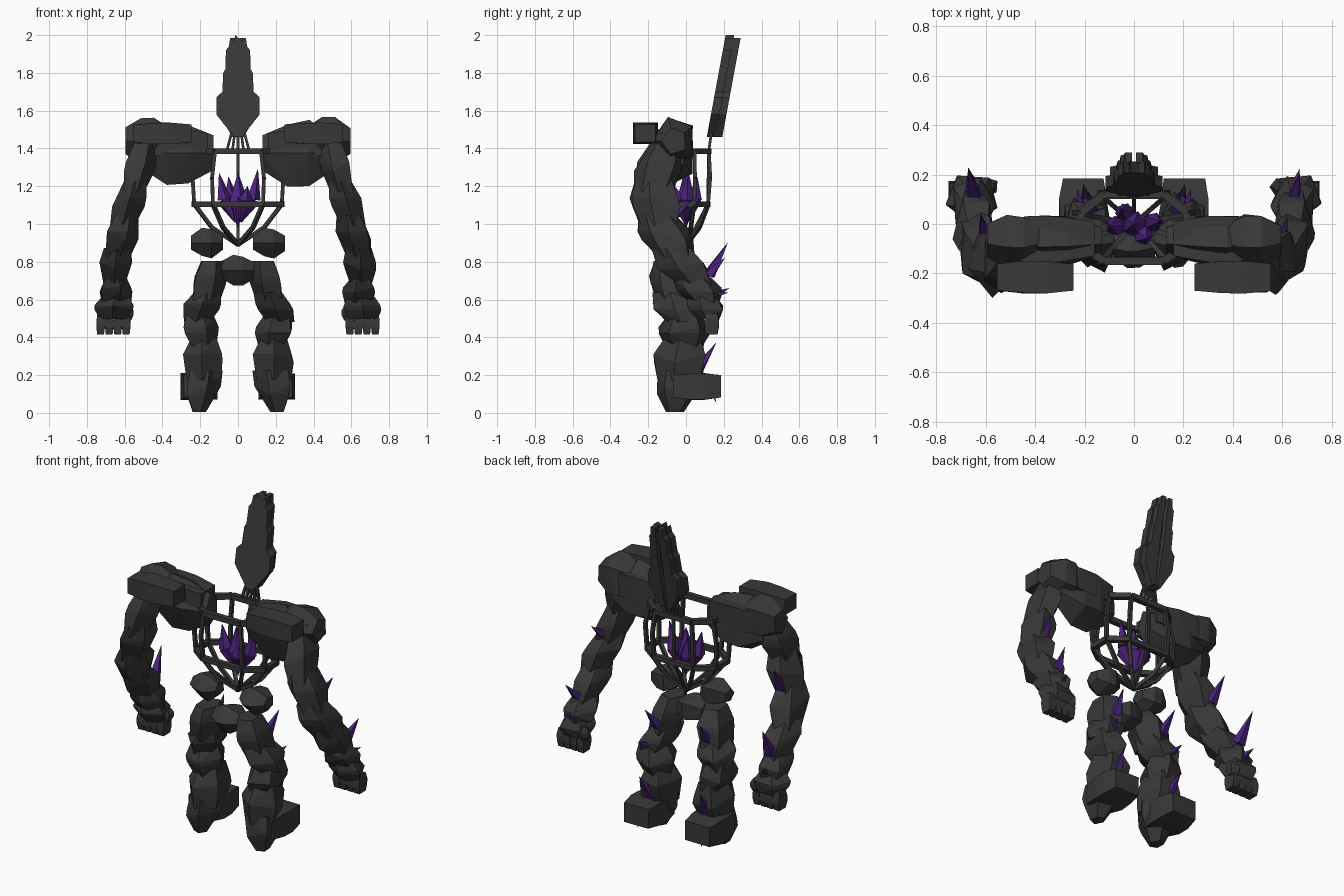
import bpy, bmesh, math, random
from mathutils import Vector

if "Cube" in bpy.data.objects:
    bpy.data.objects.remove(bpy.data.objects["Cube"])

random.seed(7)


def material(name, rgb):
    m = bpy.data.materials.new(name)
    m.diffuse_color = (*rgb, 1)
    m.use_nodes = True
    m.node_tree.nodes["Principled BSDF"].inputs["Base Color"].default_value = m.diffuse_color
    return m


STONE = material("dark_stone", (0.04, 0.04, 0.04))
CRYSTAL = material("purple_crystal", (0.075, 0.016, 0.2))


def link(name, bm, mat):
    bmesh.ops.recalc_face_normals(bm, faces=bm.faces)
    me = bpy.data.meshes.new(name)
    bm.to_mesh(me)
    bm.free()
    me.materials.append(mat)
    bpy.context.collection.objects.link(bpy.data.objects.new(name, me))


def hulls(name, mat, groups):
    """One object made of faceted convex chunks, each from a group of points."""
    bm = bmesh.new()
    for pts in groups:
        vs = [bm.verts.new(p) for p in pts]
        res = bmesh.ops.convex_hull(bm, input=vs)
        loose = {v for v in res["geom_interior"] + res["geom_unused"]
                 if isinstance(v, bmesh.types.BMVert)}
        bmesh.ops.delete(bm, geom=list(loose), context="VERTS")
    link(name, bm, mat)


def ring(c, u, v, n=5, turn=0.5, rough=0.11):
    """Rough polygon round c with radius vectors u and v."""
    grow = {4: 1.3, 5: 1.14}.get(n, 1.08) if rough else 1.08
    pts = []
    for k in range(n):
        t = math.tau * (k + turn) / n
        j = grow + random.uniform(-rough, rough)
        pts.append(c + j * (u * math.cos(t) + v * math.sin(t)))
    return pts


def segment(a, b, side, turn):
    """Bulging chunk of a limb between joints a and b (centre, two radii)."""
    pts = []
    for t, s in ((-0.15, 0.8), (0.35, 1.06), (0.6, 1.06), (1.15, 0.8)):
        x, y, z, rx, ry = [p + (q - p) * t for p, q in zip(a, b)]
        pts += ring(Vector((side * x, y, z)), Vector((side * s * rx, 0, 0)),
                    Vector((0, s * ry, 0)), turn=turn)
    return pts


def lump(centre, half, axis, side=1, n=5, end=0.6):
    """Boulder with tapered ends along one axis."""
    c = Vector((side * centre[0], centre[1], centre[2]))
    e = [Vector([half[i] if i == k else 0 for k in range(3)]) for i in range(3)]
    a, u, v = e[axis], e[(axis + 1) % 3], e[(axis + 2) % 3]
    pts = []
    for t, s in ((-1, end), (-0.3, 1), (0.3, 1), (1, end)):
        pts += ring(c + a * t, u * s, v * s, n, rough=.11 if n > 4 else .04)
    return pts


def bar(p, q, r0, r1=None, n=4):
    """Straight strut or, with a tiny end radius, a spike."""
    p, q = Vector(p), Vector(q)
    d = (q - p).normalized()
    s = d.cross(Vector((0, 0, 1)) if abs(d.z) < 0.9 else Vector((0, 1, 0))).normalized()
    t = d.cross(s)
    return [pt for c, r in ((p, r0), (q, r0 if r1 is None else r1))
            for pt in ring(c, s * r, t * r, n, rough=0)]


# Joints of the +x limbs
ARM = [(.5, -.11, 1.4, .075, .1), (.55, -.165, 1.2, .07, .115), (.6, -.14, 1.02, .075, .115),
       (.64, -.06, .85, .075, .115), (.65, .04, .7, .065, .11), (.65, .095, .6, .085, .09),
       (.66, .12, .51, .085, .07)]
LEG = [(.14, -.08, .78, .075, .1), (.165, -.05, .62, .085, .12), (.21, -.01, .5, .085, .105),
       (.185, -.01, .37, .08, .115), (.185, -.03, .2, .1, .125), (.205, -.055, .03, .05, .06)]

for s, label in ((1, "right"), (-1, "left")):
    # Arms and legs as stacked chunks
    for limb, path in (("arm", ARM), ("leg", LEG)):
        hulls(f"{limb}_{label}", STONE, [segment(a, b, s, .5 + .3 * (k % 2)) for k, (a, b)
                                         in enumerate(zip(path, path[1:]))])
    # Shoulder boulders, with a square-edged plate standing out at the front
    hulls(f"shoulder_{label}", STONE, [
        lump((.32, -.06, 1.375), (.19, .095, .15), 0, s, 5, .55),
        lump((.48, -.06, 1.44), (.115, .1, .115), 0, s),
        lump((.36, -.06, 1.43), (.2, .1, .075), 0, s, 4, .75)])
    hulls(f"shoulder_plate_{label}", STONE, [
        lump((.4, -.215, 1.48), (.155, .07, .06), 0, s, 4, .85)])
    hulls(f"hip_{label}", STONE, [lump((.165, -.06, .9), (.085, .08, .07), 0, s, 5, .5)])
    hulls(f"foot_{label}", STONE, [lump((.205, .06, .14), (.105, .125, .075), 1, s, 4, .85)])
    # Curled fingers and thumb
    fingers = [lump((.592 + .045 * k, .135, .47), (.024, .042, .055), 2, s, 4, .8)
               for k in range(4)]
    fingers.append(lump((.59, .15, .53), (.04, .035, .04), 2, s))
    hulls(f"fingers_{label}", STONE, fingers)
    # Crystal spikes on the rear of the limbs
    spikes = [bar((s * .21, .13, .13), (s * .215, .16, .055), .018, .001)]
    for path, joint, size in ((ARM, 2, .17), (ARM, 4, .2), (ARM, 5, .06),
                              (LEG, 1, .15), (LEG, 2, .06), (LEG, 4, .17)):
        x, y, z, rx, ry = path[joint]
        size *= 1 if s < 0 or path is LEG else .6
        spikes.append(bar((s * x, y + ry * .75, z + .03),
                          (s * (x + .02), y + ry + .03 + size * .2, z + size),
                          .014 + size * .11, .001))
    hulls(f"limb_crystals_{label}", CRYSTAL, spikes)

# Pelvis
hulls("pelvis", STONE, [lump((0, -.08, .755), (.085, .085, .07), 0)])


# Rib cage: two hoops, bowed ribs and converging lower struts
def hoop(rx, ry, z):
    angles = [math.radians(q + d) for q in (0, 180) for d in (22, 58, 122, 158)]
    return [Vector((rx * math.cos(a), ry * math.sin(a) - .015, z)) for a in angles]


top, low = hoop(.23, .16, 1.385), hoop(.25, .155, 1.105)
tip = Vector((0, 0, .89))
cage = [bar((0, .12, 1.385), (0, .115, 1.105), .01), bar((0, .115, 1.105), tip, .01)]
for i, (a, b) in enumerate(zip(top, low)):
    j = (i + 1) % 8
    cage += [bar(a, top[j], .02), bar(b, low[j], .019)]
    mid = (a + b) / 2
    mid.xy *= 1.08
    bend = (b + tip) / 2 + Vector((b.x * .1, b.y * .1, -.015))
    for p, q in ((a, mid), (mid, b), (b, bend), (bend, tip)):
        cage.append(bar(p, q, .013))
hulls("rib_cage", STONE, cage)

# Neck struts
hulls("neck_struts", STONE, [bar((x, .12, 1.385), (x * .4, .14, 1.52), .009)
                             for x in (-.06, -.03, 0, .03, .06)])

# Leaning head slab: half width by height, with a notched crown
outline = [(.02, 1.46), (.115, 1.58), (.115, 1.67), (.083, 1.7), (.078, 1.8),
           (.067, 1.82), (.064, 1.92), (.048, 1.94), (.042, 1.985), (.02, 1.97)]


def plate(name, loop, y0, y1, mat):
    bm = bmesh.new()
    lo, hi = [[bm.verts.new((x, y + .185 * (z - 1.46), z)) for x, z in loop]
              for y in (y0, y1)]
    bm.faces.new(lo)
    bm.faces.new(hi)
    for i in range(len(loop)):
        j = (i + 1) % len(loop)
        bm.faces.new((lo[i], lo[j], hi[j], hi[i]))
    link(name, bm, mat)


plate("head_slab", outline + [(-.015, 2.0)] + [(-x, z) for x, z in reversed(outline)],
      .11, .155, STONE)
for s, label in ((1, "right"), (-1, "left")):
    half = [(s * max(x * .85, .03), z) for x, z in outline[:-1]]
    plate(f"face_plate_{label}", half + [(s * .008, 1.985), (s * .014, 1.75), (s * .006, 1.47)],
          .15, .192, STONE)
plate("face_glow", [(-.016, 1.52), (.016, 1.52), (.016, 1.95), (-.016, 1.95)],
      .155, .163, CRYSTAL)

# Crystal heart: central gem flanked by leaning shards
gem = [bar((0, 0, 1.12), (0, 0, 1.27), .05, .002, 5), bar((0, 0, 1.12), (0, 0, .98), .05, .002, 5)]
for x, y, z in ((.105, .01, 1.29), (-.1, -.01, 1.27), (.05, -.06, 1.2), (-.05, .06, 1.25)):
    m = Vector((x * .75, y * .75, 1.13))
    gem += [bar(m, (x, y, z), .038, .001, 5), bar(m, (x * .15, y * .15, 1.01), .038, .004, 5)]
hulls("crystal_heart", CRYSTAL, gem)
